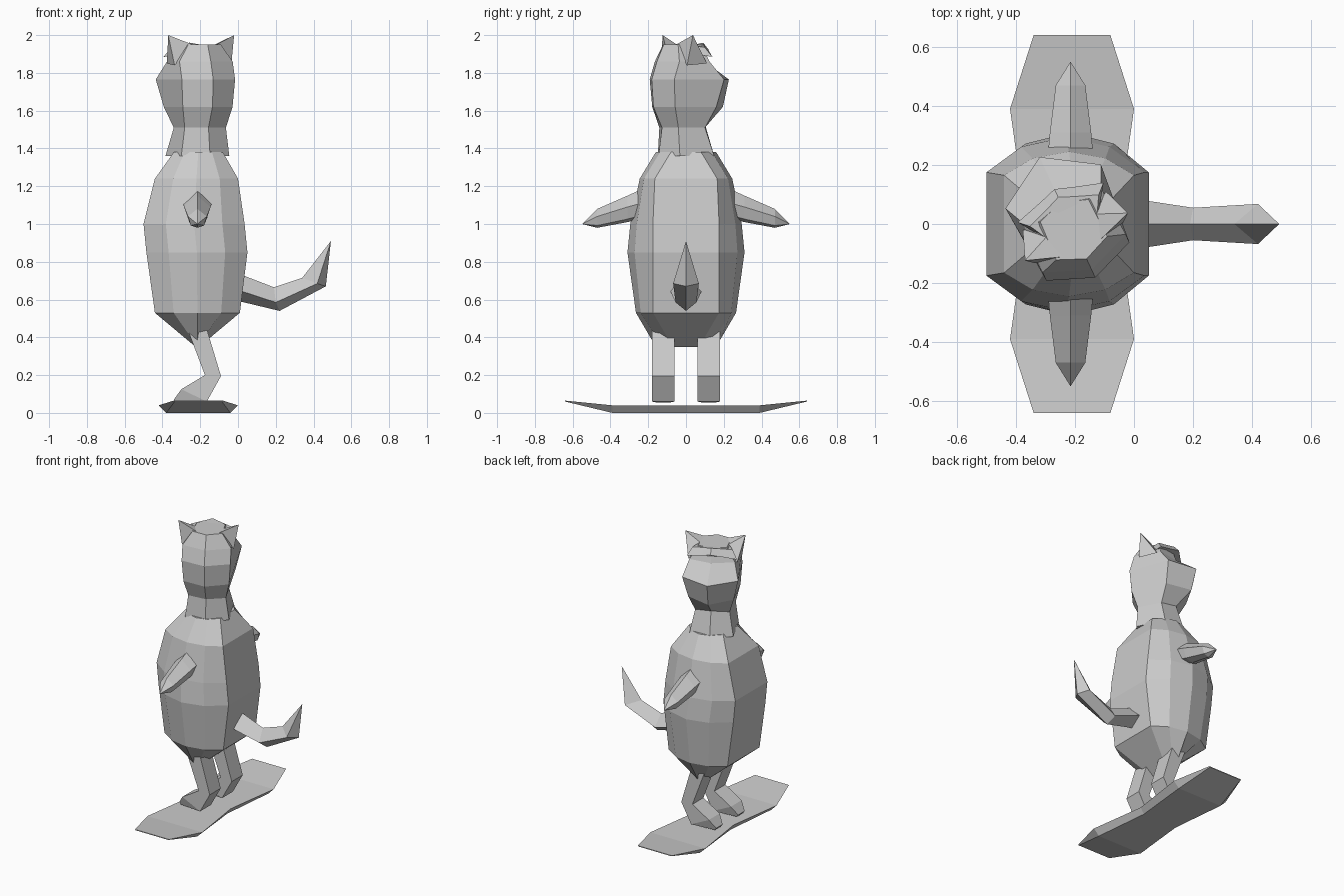
import bpy, bmesh, math
from mathutils import Vector, Matrix

if "Cube" in bpy.data.objects:
    bpy.data.objects.remove(bpy.data.objects["Cube"])

CX = -0.215  # centre line of the rider


def build(name, bm):
    bmesh.ops.remove_doubles(bm, verts=bm.verts, dist=0.0005)
    bmesh.ops.recalc_face_normals(bm, faces=bm.faces)
    me = bpy.data.meshes.new(name)
    bm.to_mesh(me)
    bm.free()
    ob = bpy.data.objects.new(name, me)
    bpy.context.collection.objects.link(ob)
    return ob


def loft(name, rings, tip=None, matrix=None):
    """Skin equal-length rings, cap the start, and cap or point the end."""
    bm = bmesh.new()
    vs = [[bm.verts.new(p) for p in r] for r in rings]
    n = len(rings[0])
    for a, b in zip(vs, vs[1:]):
        for i in range(n):
            j = (i + 1) % n
            bm.faces.new((a[i], a[j], b[j], b[i]))
    bm.faces.new(vs[0])
    if tip:
        t = bm.verts.new(tip)
        for i in range(n):
            bm.faces.new((vs[-1][i], vs[-1][(i + 1) % n], t))
    else:
        bm.faces.new(vs[-1])
    if matrix:
        bm.transform(matrix)
    return build(name, bm)


# board: waisted deck with thin upturned ends
def board_ring(y, top_l, top_r, bot_l, bot_r, zt, zb):
    return [(top_l, y, zt), (top_r, y, zt), (bot_r, y, zb), (bot_l, y, zb)]


def end_ring(y):
    return board_ring(y, -0.34, -0.08, -0.335, -0.085, 0.065, 0.06)


def wide_ring(y):
    return board_ring(y, -0.42, 0.0, -0.38, -0.04, 0.04, 0)


loft("board", [end_ring(-0.64), wide_ring(-0.39),
               board_ring(0, -0.365, -0.055, -0.34, -0.08, 0.04, 0),
               wide_ring(0.39), end_ring(0.64)])


# body: ten-sided barrel ending in a ridge underneath
def body_ring(z, x0, x1, yc, ym):
    c, h = (x0 + x1) / 2, (x1 - x0) / 2
    yd = yc + (ym - yc) * 0.72
    half = [(-h, yc), (-0.56 * h, yd), (0, ym), (0.56 * h, yd), (h, yc)]
    return [(c + x, y, z) for x, y in half] + [(c + x, -y, z) for x, y in reversed(half)]


ridge = [(CX - 0.01, 0.07, 0.35), (CX - 0.01, 0.13, 0.365), (CX, 0.18, 0.385),
         (CX + 0.01, 0.13, 0.365), (CX + 0.01, 0.07, 0.35)]
ridge += [(x, -y, z) for x, y, z in reversed(ridge)]
loft("body", [ridge,
              body_ring(0.53, -0.44, 0.01, 0.175, 0.265),
              body_ring(0.85, -0.485, 0.05, 0.175, 0.31),
              body_ring(1.0, -0.5, 0.035, 0.175, 0.295),
              body_ring(1.24, -0.44, 0.0, 0.165, 0.245),
              body_ring(1.38, -0.34, -0.08, 0.08, 0.16)])

# head frame: local x is the head's side, local y its facing direction
turn = math.atan2(0.42, 0.91)
HEAD = Matrix.Translation((CX, 0, 0)) @ Matrix.Rotation(turn, 4, 'Z')


def head_ring(z, back, corner, cheek, nose, nose_z=None):
    (cf, cs), (hf, hs) = corner, cheek
    return [(0, back, z), (cs, cf, z), (hs, hf, z),
            (0, nose, nose_z or z), (-hs, hf, z), (-cs, cf, z)]


chin = head_ring(1.51, -0.14, (-0.10, 0.12), (0.06, 0.11), 0.11, 1.53)
loft("neck", [head_ring(1.36, -0.16, (-0.10, 0.14), (0.10, 0.14), 0.16), chin], matrix=HEAD)
loft("head", [chin,
              head_ring(1.62, -0.19, (-0.13, 0.145), (0.11, 0.145), 0.215),
              head_ring(1.765, -0.20, (-0.14, 0.155), (0.14, 0.178), 0.25),
              head_ring(1.86, -0.17, (-0.11, 0.155), (0.07, 0.145), 0.11),
              head_ring(1.95, -0.13, (-0.09, 0.095), (0.05, 0.09), 0.08)], matrix=HEAD)

# brow: thin peaked slab over the face
edge = [(-0.09, -0.02), (-0.16, 0.08), (-0.06, 0.11), (0, 0.13),
        (0.06, 0.11), (0.16, 0.08), (0.09, -0.02)]
lower = [(x, y, 1.925 - 0.25 * abs(x)) for x, y in edge]
upper = [(x * 0.8, y - 0.03, 1.96 - 0.15 * abs(x)) for x, y in edge]
loft("brow", [lower, upper], matrix=HEAD)

for s, side in ((-1, "left"), (1, "right")):
    # ears
    base = [(s * 0.165, -0.07, 1.84), (s * 0.07, -0.09, 1.95),
            (s * 0.08, 0.0, 1.94), (s * 0.155, 0.05, 1.85)]
    loft(side + "_ear", [base], tip=(s * 0.192, -0.048, 2.0), matrix=HEAD)

    # arms along the board
    def arm_ring(y, top, mid, bot, w):
        low = bot + 0.2 * (mid - bot)
        return [(CX, s * y, top), (CX + w, s * y, mid), (CX + w * 0.7, s * y, low),
                (CX, s * y, bot), (CX - w * 0.7, s * y, low), (CX - w, s * y, mid)]

    loft(side + "_arm", [arm_ring(0.2, 1.2, 1.12, 1.04, 0.08),
                         arm_ring(0.31, 1.15, 1.09, 1.01, 0.07),
                         arm_ring(0.47, 1.08, 1.04, 0.98, 0.05)],
         tip=(CX, s * 0.55, 1.0))

    # legs: shin runs back to the heel, foot runs forward to the toes
    def leg_ring(front, back, w):
        c = 0.12 * s
        (xf, zf), (xb, zb) = front, back
        return [(xf, c - w, zf), (xf, c + w, zf), (xb, c + w, zb), (xb, c - w, zb)]

    loft(side + "_leg", [leg_ring((-0.27, 0.45), (-0.17, 0.46), 0.06),
                         leg_ring((-0.175, 0.2), (-0.09, 0.195), 0.06),
                         leg_ring((-0.30, 0.125), (-0.165, 0.06), 0.06),
                         leg_ring((-0.34, 0.07), (-0.33, 0.055), 0.035)])


# tail: diamond section curling upward to a point
def tail_ring(top, mid, bot, w):
    return [(top[0], 0, top[1]), (mid[0], w, mid[1]), (bot[0], 0, bot[1]), (mid[0], -w, mid[1])]


loft("tail", [tail_ring((-0.03, 0.75), (-0.03, 0.66), (-0.03, 0.6), 0.09),
              tail_ring((0.19, 0.665), (0.2, 0.585), (0.22, 0.54), 0.055),
              tail_ring((0.34, 0.715), (0.42, 0.685), (0.465, 0.67), 0.068)],
     tip=(0.492, 0, 0.91))
